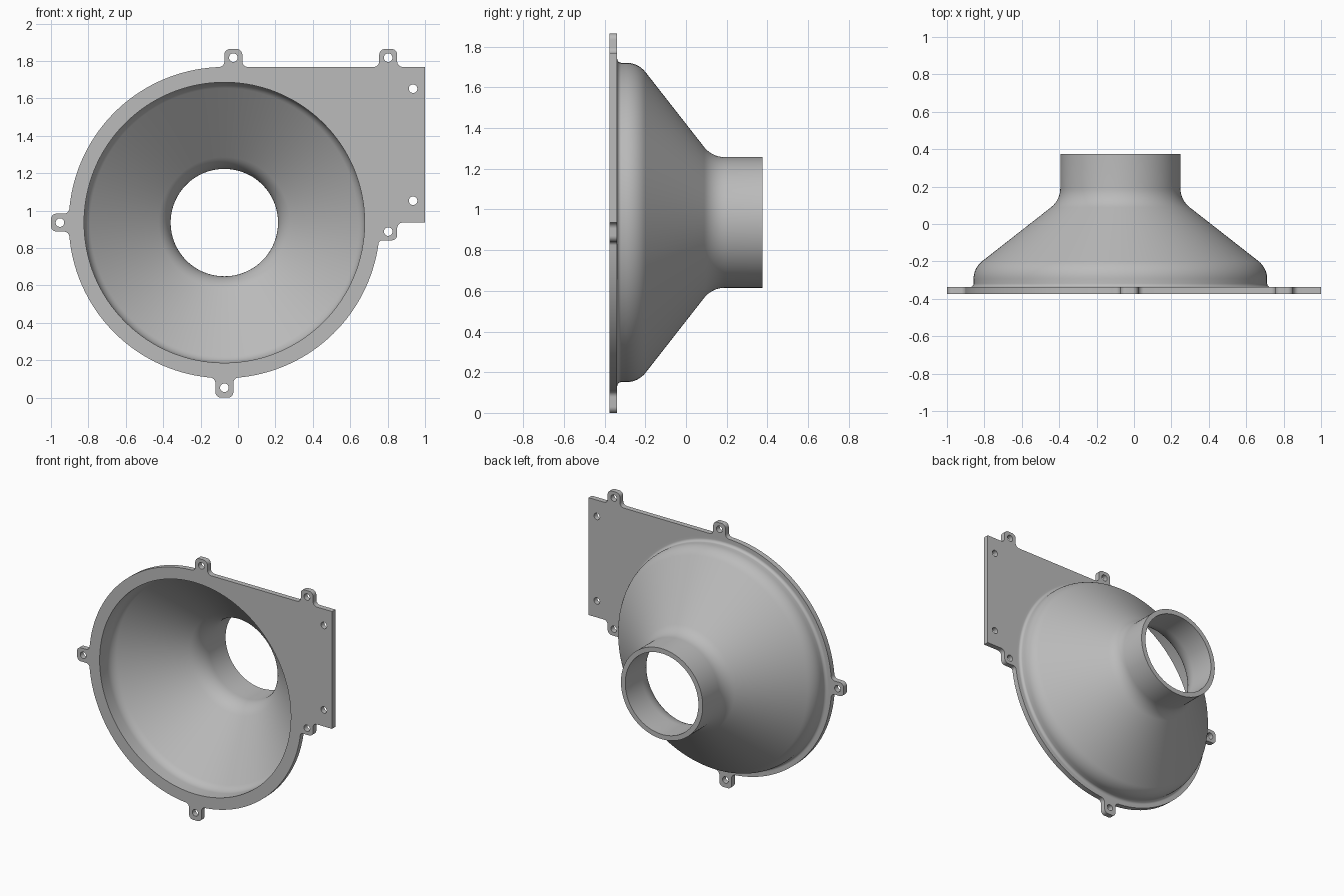
import bpy, bmesh
from math import sin, cos, tan, pi, radians, sqrt
from mathutils import Vector, Matrix

cube = bpy.data.objects.get("Cube")
if cube:
    bpy.data.objects.remove(cube)

CX, CZ = -0.073, 0.936       # axis of the funnel
RIM = 0.832                  # flange radius
BORE = 0.75                  # mouth radius
FRONT, BACK, THICK = -0.375, 0.375, 0.037
SEGS = 128

grey = bpy.data.materials.new("grey_plastic")
grey.use_nodes = True
colour = (0.5, 0.5, 0.5, 1)
grey.diffuse_color = colour
grey.node_tree.nodes["Principled BSDF"].inputs["Base Color"].default_value = colour


def rounded(corners, closed=True, steps=8):
    """Replace each (u, v, radius) corner by a fillet arc."""
    out, n = [], len(corners)
    for i, (u, v, r) in enumerate(corners):
        p = Vector((u, v))
        if r == 0 or (not closed and i in (0, n - 1)):
            out.append(p)
            continue
        a = (Vector(corners[i - 1][:2]) - p).normalized()
        b = (Vector(corners[(i + 1) % n][:2]) - p).normalized()
        half = a.angle(b) / 2
        centre = p + (a + b).normalized() * r / sin(half)
        start = p + a * r / tan(half) - centre
        sweep = start.angle_signed(p + b * r / tan(half) - centre)
        for k in range(steps + 1):
            out.append(centre + Matrix.Rotation(-sweep * k / steps, 2) @ start)
    return out


def arc(a0, a1):
    """Stretch of the round flange edge, in degrees."""
    n = int((a1 - a0) / 2.5)
    angles = [radians(a0 + (a1 - a0) * k / n) for k in range(n + 1)]
    return [(CX + RIM * cos(a), CZ + RIM * sin(a), 0) for a in angles]


def circle(x, z, r, n):
    return [Vector((x + r * cos(2 * pi * k / n), z + r * sin(2 * pi * k / n)))
            for k in range(n)]


def finish(obj):
    obj.data.materials.clear()
    obj.data.materials.append(grey)
    bpy.ops.object.select_all(action='DESELECT')
    obj.select_set(True)
    bpy.context.view_layer.objects.active = obj
    bpy.ops.object.shade_smooth_by_angle()


# Flange outline: square wing, round rim and screw tabs
W, R = 0.048, 0.03           # tab half width, corner radius
TOP, TIP = CZ + RIM, CZ + RIM + 0.096
base = sqrt(RIM ** 2 - W ** 2)
low = CZ - 0.095
outline = [(1, CZ, 0), (1, TOP, 0)]
for x in (0.803, -0.025):
    outline += [(x + W, TOP, R), (x + W, TIP, R), (x - W, TIP, R), (x - W, TOP, R)]
outline += arc(93, 174)
outline += [(CX - base, CZ + W, R), (-1, CZ + W, R), (-1, CZ - W, R), (CX - base, CZ - W, R)]
outline += arc(186, 264)
outline += [(CX - W, CZ - base, R), (CX - W, 0, R), (CX + W, 0, R), (CX + W, CZ - base, R)]
outline += arc(276, 350.5)
outline += [(CX + sqrt(RIM ** 2 - 0.095 ** 2), low, 0.02),
            (0.803 + W, low, R), (0.803 + W, CZ, R)]

# Mouth opening and screw holes
loops = [rounded(outline), circle(CX, CZ, BORE, SEGS)]
for x, z in [(-0.025, 1.818), (0.803, 1.818), (0.803, 0.888), (-0.952, CZ),
             (CX, 0.053), (0.936, 1.652), (0.936, 1.053)]:
    loops.append(circle(x, z, 0.023, 24))

curve = bpy.data.curves.new("flange_plate", 'CURVE')
curve.dimensions = '2D'
curve.fill_mode = 'BOTH'
curve.extrude = THICK / 2
for pts in loops:
    spline = curve.splines.new('POLY')
    spline.points.add(len(pts) - 1)
    for sp, p in zip(spline.points, pts):
        sp.co = (p.x, p.y, 0, 1)
    spline.use_cyclic_u = True
plate = bpy.data.objects.new("flange_plate", curve)
bpy.context.collection.objects.link(plate)
plate.rotation_euler.x = pi / 2
plate.location.y = FRONT + THICK / 2
bpy.ops.object.select_all(action='DESELECT')
plate.select_set(True)
bpy.context.view_layer.objects.active = plate
bpy.ops.object.convert(target='MESH')
bm = bmesh.new()
bm.from_mesh(plate.data)
bmesh.ops.remove_doubles(bm, verts=bm.verts, dist=1e-5)
bmesh.ops.recalc_face_normals(bm, faces=bm.faces)
bm.to_mesh(plate.data)
bm.free()
finish(plate)

# Funnel: (radius, y, fillet) wall profile spun around the y axis
SEAT = FRONT + THICK
profile = rounded([
    (0.82, SEAT, 0), (0.785, SEAT, 0.02), (0.785, -0.235, 0.12),
    (0.321, 0.128, 0.13), (0.321, BACK, 0), (0.287, BACK, 0),
    (0.287, 0.111, 0.165), (BORE, -0.252, 0.085), (BORE, SEAT, 0)], closed=False)
bm = bmesh.new()
verts = [bm.verts.new((CX + p.x, p.y, CZ)) for p in profile]
edges = [bm.edges.new(pair) for pair in zip(verts, verts[1:])]
bmesh.ops.spin(bm, geom=verts + edges, cent=(CX, 0, CZ), axis=(0, 1, 0),
               angle=2 * pi, steps=SEGS, use_merge=True)
bmesh.ops.remove_doubles(bm, verts=bm.verts, dist=1e-5)
bmesh.ops.recalc_face_normals(bm, faces=bm.faces)
# Make sure the nozzle rim looks outward to the back
rim = max(bm.faces, key=lambda f: f.calc_center_median().y)
if rim.normal.y < 0:
    bmesh.ops.reverse_faces(bm, faces=bm.faces)
mesh = bpy.data.meshes.new("funnel")
bm.to_mesh(mesh)
bm.free()
funnel = bpy.data.objects.new("funnel", mesh)
bpy.context.collection.objects.link(funnel)
finish(funnel)
